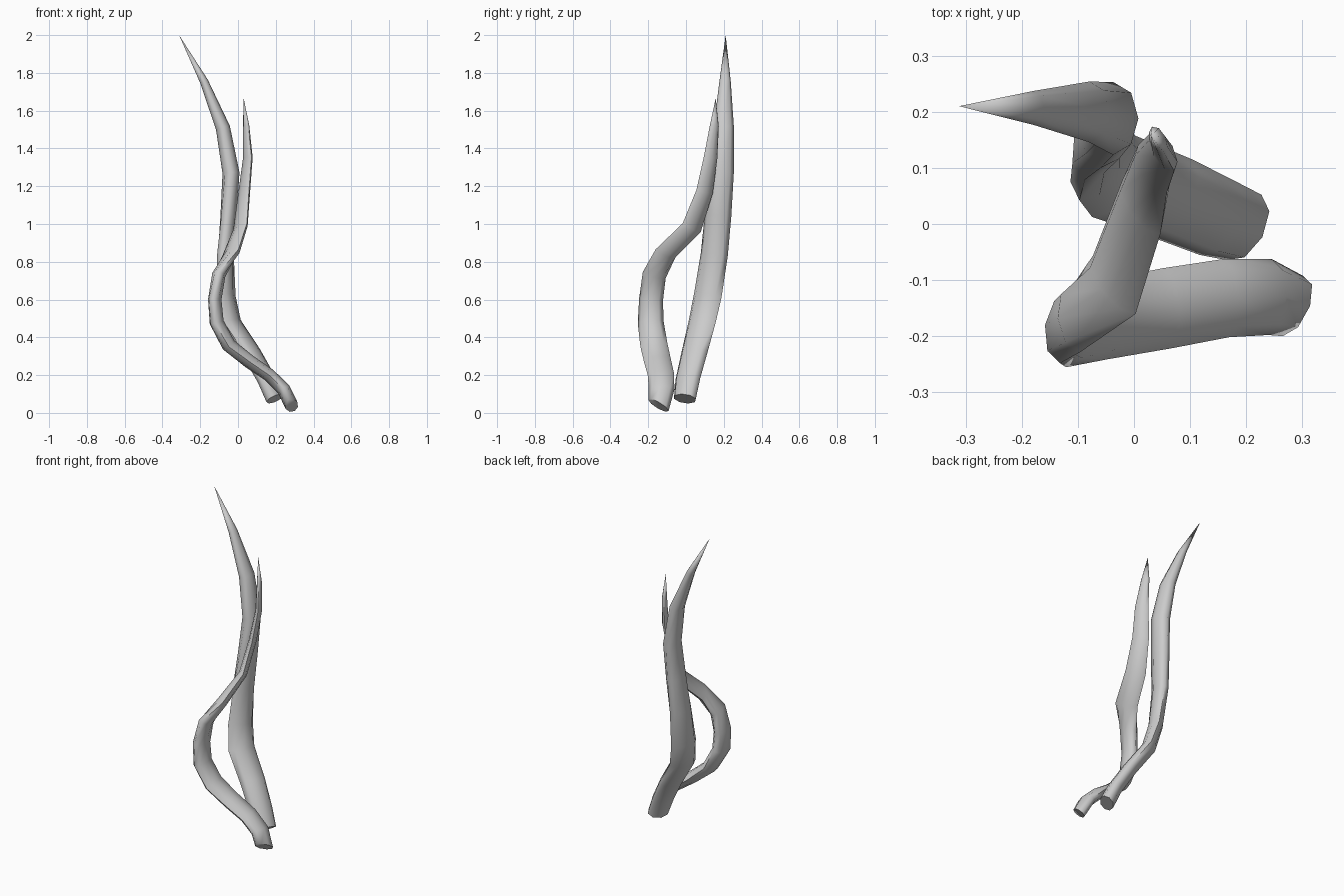
import bpy, bmesh, math
from mathutils import Vector

if "Cube" in bpy.data.objects:
    bpy.data.objects.remove(bpy.data.objects["Cube"])

SIDES = 8


def tendril(name, root_dir, rings, tip):
    """Loft flattened rings (x, y, z, half thickness, half width, turn) to a point."""
    centres = [Vector(r[:3]) for r in rings] + [Vector(tip)]
    bm = bmesh.new()
    loops = []
    for i, r in enumerate(rings):
        after = (centres[i + 1] - centres[i]).normalized()
        before = (centres[i] - centres[i - 1]).normalized() if i else after
        tangent = (before + after).normalized() if i else Vector(root_dir).normalized()
        turn = math.radians(r[5])
        wide = Vector((math.sin(turn), math.cos(turn), 0))
        wide = (wide - tangent * wide.dot(tangent)).normalized()
        thin = wide.cross(tangent)
        loop = []
        for k in range(SIDES):
            a = 2 * math.pi * k / SIDES
            loop.append(bm.verts.new(centres[i] + thin * r[3] * math.cos(a)
                                     + wide * r[4] * math.sin(a)))
        loops.append(loop)
    for lo, hi in zip(loops, loops[1:]):
        for k in range(SIDES):
            n = (k + 1) % SIDES
            bm.faces.new((lo[k], lo[n], hi[n], hi[k]))
    # pointed tip and flat root cap
    point = bm.verts.new(tip)
    for k in range(SIDES):
        bm.faces.new((loops[-1][k], loops[-1][(k + 1) % SIDES], point))
    bm.faces.new(loops[0][::-1])
    bmesh.ops.recalc_face_normals(bm, faces=bm.faces)
    mesh = bpy.data.meshes.new(name)
    bm.to_mesh(mesh)
    bm.free()
    obj = bpy.data.objects.new(name, mesh)
    bpy.context.collection.objects.link(obj)
    bpy.ops.object.select_all(action='DESELECT')
    obj.select_set(True)
    bpy.context.view_layer.objects.active = obj
    bpy.ops.object.shade_smooth_by_angle(angle=math.radians(75))
    return obj


# Tall tendril at the back
tendril("tall_tendril", (-0.6, 0.33, 1), [
    (0.196, -0.006, 0.075, .045, .066, 28),
    (0.150, 0.010, 0.18, .042, .073, 28),
    (0.070, 0.045, 0.32, .041, .078, 28),
    (-0.036, 0.085, 0.48, .041, .082, 28),
    (-0.063, 0.115, 0.62, .041, .081, 24),
    (-0.066, 0.150, 0.84, .042, .075, 17),
    (-0.050, 0.170, 1.05, .043, .071, 8),
    (-0.037, 0.188, 1.27, .045, .065, 0),
    (-0.080, 0.200, 1.51, .038, .054, 0),
    (-0.180, 0.207, 1.755, .022, .030, 0),
], (-0.312, 0.21, 2.0))

# Short tendril that bows out to the front
tendril("short_tendril", (-0.6, 0.75, 1), [
    (0.283, -0.146, 0.040, .036, .064, 0),
    (0.242, -0.130, 0.125, .036, .068, 0),
    (0.165, -0.132, 0.20, .035, .070, 0),
    (0.060, -0.150, 0.272, .036, .072, 0),
    (-0.050, -0.170, 0.36, .038, .072, 5),
    (-0.113, -0.187, 0.48, .038, .069, 8),
    (-0.123, -0.185, 0.60, .036, .064, 8),
    (-0.102, -0.168, 0.73, .036, .063, 0),
    (-0.035, -0.108, 0.845, .031, .068, -22),
    (0.013, 0.030, 0.98, .024, .063, -25),
    (0.033, 0.098, 1.17, .022, .051, -28),
    (0.052, 0.130, 1.35, .019, .041, -28),
    (0.043, 0.150, 1.52, .014, .026, -25),
], (0.03, 0.157, 1.665))
